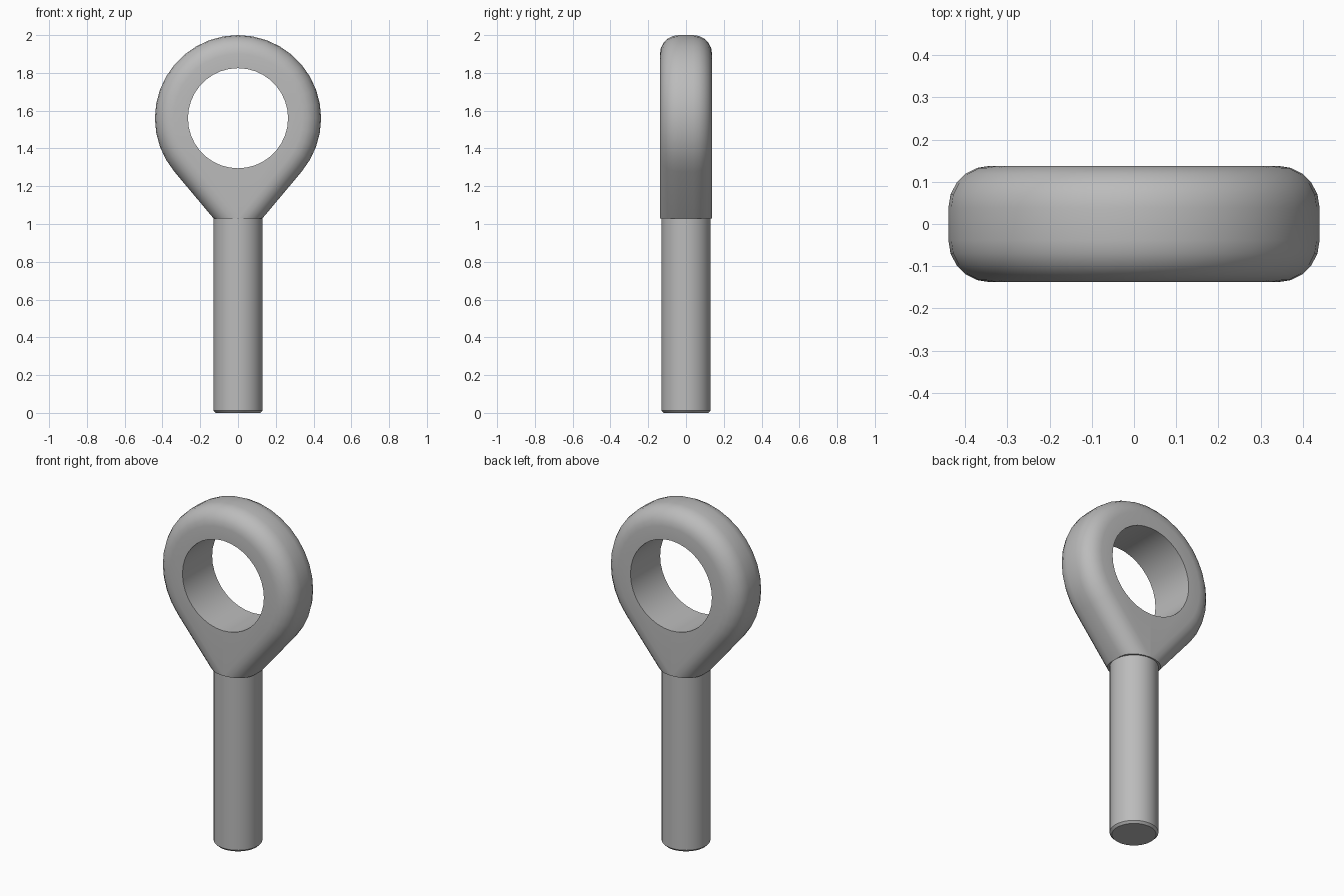
import bpy, bmesh
from math import sin, cos, pi, radians

cube = bpy.data.objects.get("Cube")
if cube:
    bpy.data.objects.remove(cube, do_unlink=True)

CENTRE_Z, OUTER_R, HOLE_R = 1.56, 0.44, 0.265
HALF_DEPTH, ROUND_R = 0.138, 0.099
NECK_Z, ROD_R = 1.03, 0.13
TANGENT = radians(-40)
ARC_STEPS, LOW_STEPS, ROUND_STEPS = 26, 10, 5

steel = bpy.data.materials.new("grey steel")
steel.use_nodes = True
grey = (0.5, 0.5, 0.5, 1)
steel.diffuse_color = grey
steel.node_tree.nodes["Principled BSDF"].inputs["Base Color"].default_value = grey


def finish(name, bm):
    bmesh.ops.recalc_face_normals(bm, faces=bm.faces)
    mesh = bpy.data.meshes.new(name)
    bm.to_mesh(mesh)
    bm.free()
    obj = bpy.data.objects.new(name, mesh)
    bpy.context.collection.objects.link(obj)
    mesh.materials.append(steel)
    bpy.ops.object.select_all(action='DESELECT')
    obj.select_set(True)
    bpy.context.view_layer.objects.active = obj
    bpy.ops.object.shade_smooth_by_angle(angle=radians(35))
    return obj


def circle_point(bm, r, a, y):
    return bm.verts.new((r * cos(a), y, CENTRE_Z + r * sin(a)))


# Eye: teardrop outline swept through a rounded rim, with a round hole
bm = bmesh.new()
sweep = pi - 2 * TANGENT
angles = [TANGENT + sweep * i / ARC_STEPS for i in range(ARC_STEPS + 1)]


def outline(inset, y):
    r = OUTER_R - inset
    foot = (r + (NECK_Z - CENTRE_Z) * -sin(TANGENT)) / cos(TANGENT)
    foot = max(foot, 0.001)
    return ([bm.verts.new((foot, y, NECK_Z))]
            + [circle_point(bm, r, a, y) for a in angles]
            + [bm.verts.new((-foot, y, NECK_Z))])


corner = [pi / 2 * i / ROUND_STEPS for i in range(ROUND_STEPS + 1)]
rim = [(ROUND_R * (1 - sin(t)), HALF_DEPTH - ROUND_R * (1 - cos(t))) for t in corner]
rim += [(d, -y) for d, y in reversed(rim)]
loops = [outline(d, y) for d, y in rim]
for a, b in zip(loops, loops[1:]):
    for i in range(len(a) - 1):
        bm.faces.new((a[i], a[i + 1], b[i + 1], b[i]))

# Flat underside of the neck
bm.faces.new([l[0] for l in loops] + [l[-1] for l in reversed(loops)])

# Flat cheeks and the hole wall
low = [angles[-1] + (2 * pi - sweep) * i / LOW_STEPS for i in range(1, LOW_STEPS)]
holes = []
for loop, y in ((loops[0], HALF_DEPTH), (loops[-1], -HALF_DEPTH)):
    hole = [circle_point(bm, HOLE_R, a, y) for a in angles + low]
    holes.append(hole)
    for i in range(ARC_STEPS):
        bm.faces.new((loop[i + 1], loop[i + 2], hole[i + 1], hole[i]))
    mid = ARC_STEPS + LOW_STEPS // 2
    bm.faces.new([loop[-2], loop[-1]] + [hole[k] for k in range(mid, ARC_STEPS - 1, -1)])
    bm.faces.new([loop[-1], loop[0], hole[mid]])
    bm.faces.new([loop[0], loop[1], hole[0]] + hole[:mid - 1:-1])
front, back = holes
for i in range(len(front)):
    j = (i + 1) % len(front)
    bm.faces.new((front[i], front[j], back[j], back[i]))
finish("eye", bm)

# Shank: round rod with a small chamfer at its lower end
bm = bmesh.new()
bmesh.ops.create_cone(bm, cap_ends=True, segments=40, radius1=ROD_R, radius2=ROD_R,
                      depth=NECK_Z)
bmesh.ops.translate(bm, verts=bm.verts, vec=(0, 0, NECK_Z / 2))
bottom = [e for e in bm.edges if all(v.co.z < 0.01 for v in e.verts)]
bmesh.ops.bevel(bm, geom=bottom, offset=0.012, segments=1, affect='EDGES')
finish("shank", bm)
